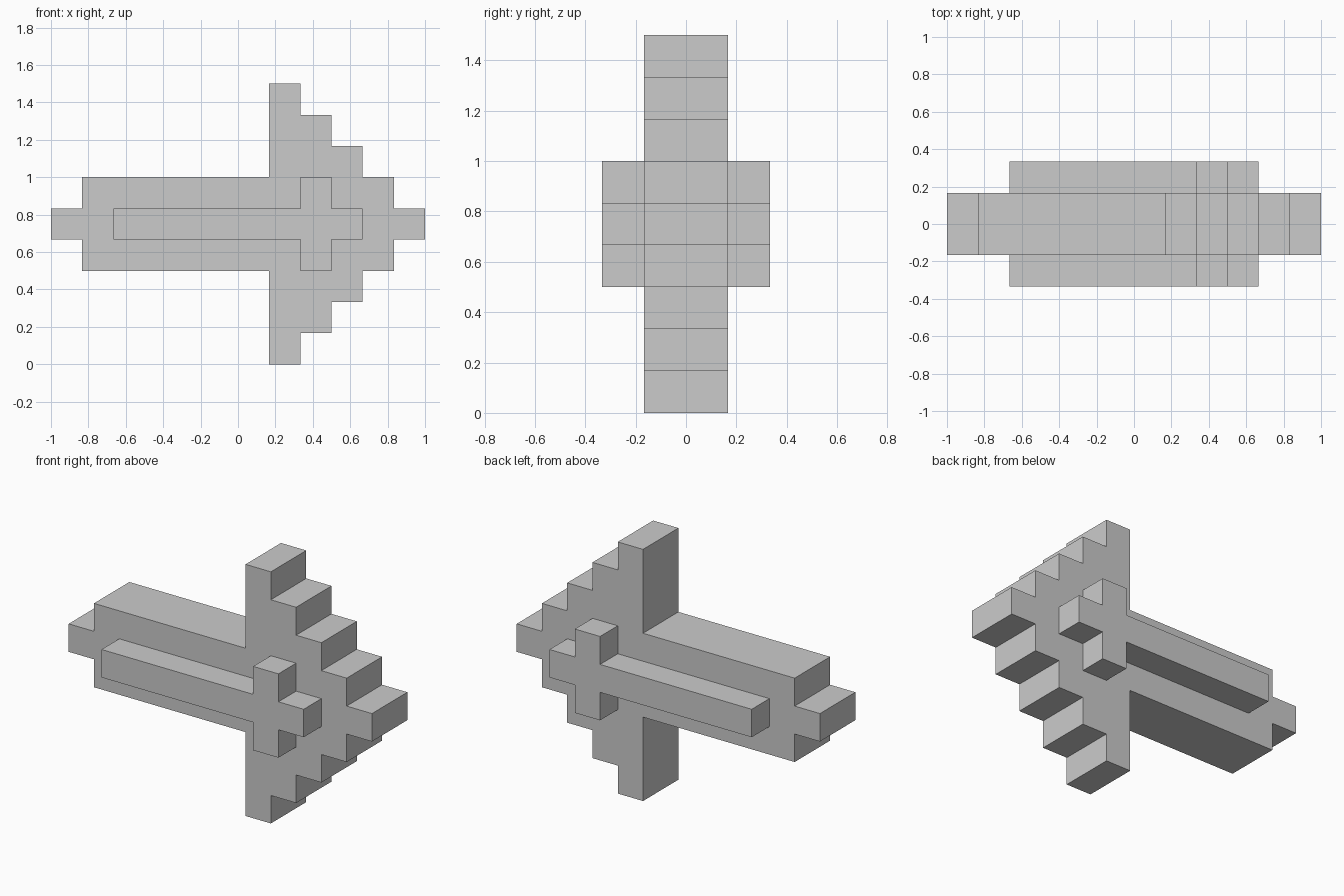
import bpy, bmesh

if "Cube" in bpy.data.objects:
    bpy.data.objects.remove(bpy.data.objects["Cube"])

U = 1 / 6      # grid step of the blocky design
MID = 4.5      # height of the symmetry axis, in steps


def stepped_plate(name, columns, half_depth):
    """Extrude a stepped outline along y; columns = (x0, x1, half_height) in steps."""
    upper = [(x, h) for x0, x1, h in columns for x in (x0, x1)]
    outline = upper + [(x, -h) for x, h in reversed(upper)]
    bm = bmesh.new()
    verts = [bm.verts.new((x * U, -half_depth * U, (MID + h) * U)) for x, h in outline]
    face = bm.faces.new(verts)
    ext = bmesh.ops.extrude_face_region(bm, geom=[face])
    moved = [v for v in ext["geom"] if isinstance(v, bmesh.types.BMVert)]
    bmesh.ops.translate(bm, verts=moved, vec=(0, 2 * half_depth * U, 0))
    bmesh.ops.recalc_face_normals(bm, faces=bm.faces)
    mesh = bpy.data.meshes.new(name)
    bm.to_mesh(mesh)
    bm.free()
    obj = bpy.data.objects.new(name, mesh)
    bpy.context.collection.objects.link(obj)
    return obj


# Arrow body: tail nub, shaft, then the stepped head tapering to the tip
head = [(1 + i, 2 + i, 4.5 - i) for i in range(5)]
arrow = stepped_plate("arrow_body", [(-6, -5, 0.5), (-5, 1, 1.5)] + head, 1)

# Raised cross-shaped ridge, standing out on the front and the back
ridge = stepped_plate("raised_ridge", [(-4, 2, 0.5), (2, 3, 1.5), (3, 4, 0.5)], 2)
ridge.hide_render = True

# Join the ridge into the body, leaving no inner faces
union = arrow.modifiers.new("ridge_union", 'BOOLEAN')
union.operation = 'UNION'
union.solver = 'EXACT'
union.object = ridge
bpy.context.view_layer.objects.active = arrow
bpy.ops.object.modifier_apply(modifier=union.name)
bpy.data.objects.remove(ridge, do_unlink=True)
